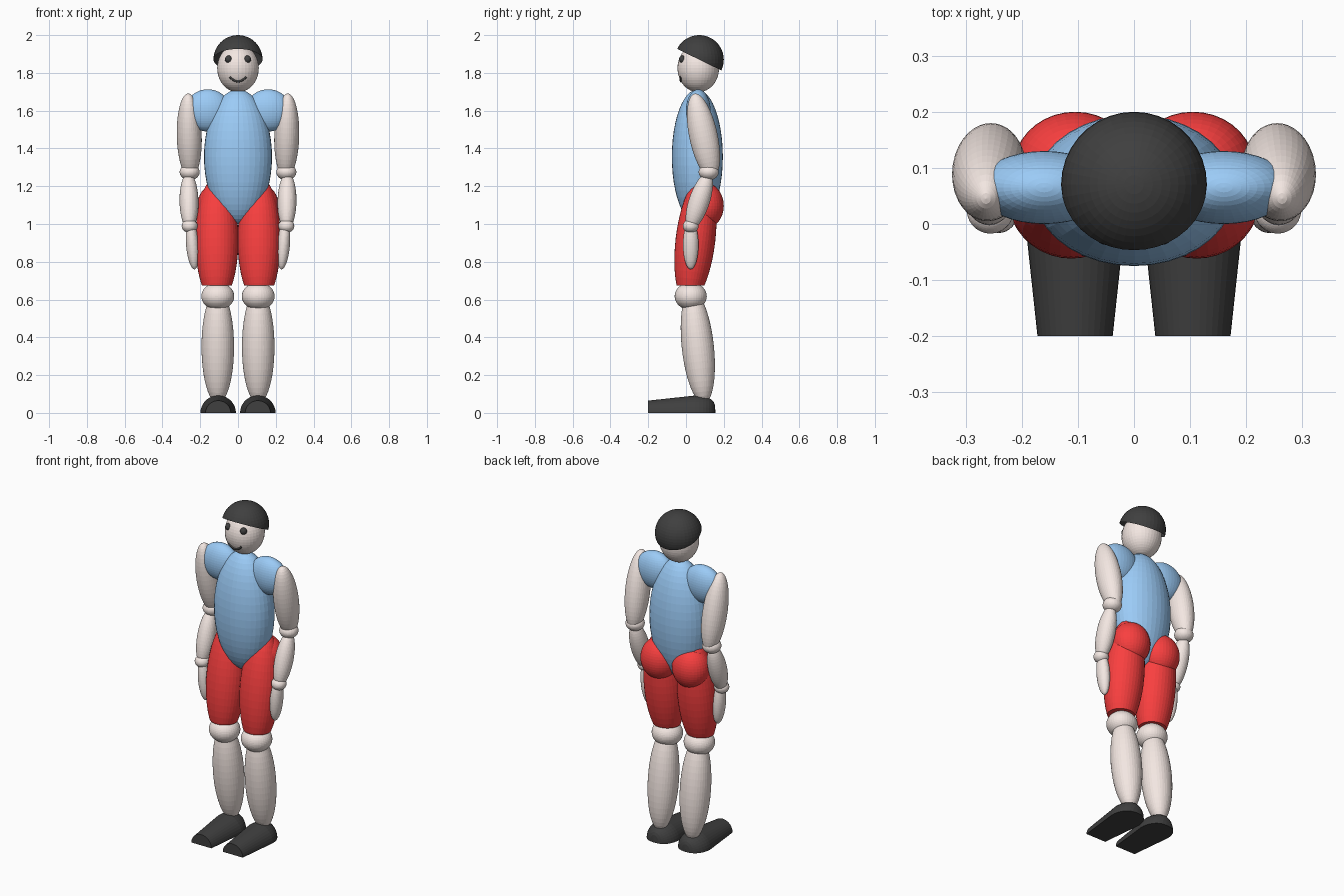
import bpy, bmesh, math
from mathutils import Vector, Matrix

if "Cube" in bpy.data.objects:
    bpy.data.objects.remove(bpy.data.objects["Cube"])

def material(name, rgb):
    m = bpy.data.materials.new(name)
    m.diffuse_color = (*rgb, 1)
    m.use_nodes = True
    m.node_tree.nodes["Principled BSDF"].inputs["Base Color"].default_value = m.diffuse_color
    return m

SKIN = material("skin", (0.90, 0.80, 0.76))
BLUE = material("blue", (0.33, 0.60, 0.93))
RED = material("red", (0.95, 0.05, 0.05))
BLACK = material("black", (0.05, 0.05, 0.05))

def finish(name, bm, mat):
    bmesh.ops.recalc_face_normals(bm, faces=bm.faces)
    me = bpy.data.meshes.new(name)
    bm.to_mesh(me)
    bm.free()
    me.materials.append(mat)
    ob = bpy.data.objects.new(name, me)
    bpy.context.collection.objects.link(ob)
    return ob

def ellipsoid(name, a, b, rx, ry, mat, cut=None):
    """Ellipsoid whose poles are a and b; cut = (point, normal) keeps the normal's side."""
    a, b = Vector(a), Vector(b)
    axis = b - a
    rot = Vector((0, 0, 1)).rotation_difference(axis).to_matrix().to_4x4()
    mtx = Matrix.Translation((a + b) / 2) @ rot @ Matrix.Diagonal((rx, ry, axis.length / 2, 1))
    bm = bmesh.new()
    bmesh.ops.create_uvsphere(bm, u_segments=36, v_segments=24, radius=1, matrix=mtx)
    if cut:
        bmesh.ops.bisect_plane(bm, geom=bm.verts[:] + bm.edges[:] + bm.faces[:],
                               plane_co=cut[0], plane_no=cut[1], clear_inner=True)
        bmesh.ops.holes_fill(bm, edges=[e for e in bm.edges if e.is_boundary])
    return finish(name, bm, mat)

def shoe(name, x):
    # half-round sections: flat toe, tapered upper, rounded heel
    sections = [(-0.20, 0.067, 0.065), (0.05, 0.094, 0.092)]
    for i in range(1, 9):
        t = math.radians(11 * i)
        sections.append((0.05 + 0.105 * math.sin(t), 0.094 * math.cos(t) ** 0.8,
                         0.092 * math.cos(t) ** 0.5))
    n = 18
    bm = bmesh.new()
    rings = [[bm.verts.new((x + w * math.cos(math.pi * k / n), y, h * math.sin(math.pi * k / n)))
              for k in range(n + 1)] for y, w, h in sections]
    for r, s in zip(rings, rings[1:]):
        for k in range(n + 1):
            j = (k + 1) % (n + 1)
            bm.faces.new((r[k], r[j], s[j], s[k]))
    bm.faces.new(rings[0])
    bm.faces.new(rings[-1])
    return finish(name, bm, BLACK)

# head and hair
HEAD, HR = Vector((0, 0.065, 1.825)), Vector((0.11, 0.11, 0.127))
ellipsoid("head", HEAD - Vector((0, 0, HR.z)), HEAD + Vector((0, 0, HR.z)), HR.x, HR.y, SKIN)
tilt = math.radians(26)
ellipsoid("hair", (0, 0.07, 1.74), (0, 0.07, 2.0), 0.13, 0.13, BLACK,
          cut=((0, 0.07, 1.87), (0, math.sin(tilt), math.cos(tilt))))

def face_y(x, z):
    return HEAD.y - HR.y * math.sqrt(1 - (x / HR.x) ** 2 - ((z - HEAD.z) / HR.z) ** 2)

# mouth
cu = bpy.data.curves.new("mouth", 'CURVE')
cu.dimensions = '3D'
cu.bevel_depth = 0.006
cu.bevel_resolution = 2
cu.use_fill_caps = True
sp = cu.splines.new('POLY')
sp.points.add(12)
for i, p in enumerate(sp.points):
    t = -1 + i / 6
    x, z = 0.043 * t, 1.755 + 0.024 * t * t
    p.co = (x, face_y(x, z), z, 1)
cu.materials.append(BLACK)
bpy.context.collection.objects.link(bpy.data.objects.new("mouth", cu))

# torso
ellipsoid("torso", (0, 0.06, 1.00), (0, 0.06, 1.712), 0.18, 0.135, BLUE)

for side, s in (("left", 1), ("right", -1)):
    # eye
    y = face_y(0.05, 1.872) + 0.006
    ellipsoid(side + "_eye", (s * 0.05, y, 1.852), (s * 0.05, y, 1.892), 0.019, 0.019, BLACK)
    # sleeve and arm
    ellipsoid(side + "_sleeve", (s * 0.16, 0.065, 1.49), (s * 0.16, 0.065, 1.713), 0.12, 0.065, BLUE)
    ellipsoid(side + "_upper_arm", (s * 0.252, 0.14, 1.24), (s * 0.264, 0.045, 1.69), 0.066, 0.075, SKIN)
    ellipsoid(side + "_elbow", (s * 0.256, 0.12, 1.232), (s * 0.256, 0.12, 1.318), 0.053, 0.053, SKIN)
    ellipsoid(side + "_forearm", (s * 0.257, 0.02, 0.97), (s * 0.262, 0.12, 1.27), 0.05, 0.055, SKIN)
    ellipsoid(side + "_wrist", (s * 0.256, 0.025, 0.953), (s * 0.256, 0.025, 1.025), 0.042, 0.042, SKIN)
    ellipsoid(side + "_hand", (s * 0.230, 0.025, 0.76), (s * 0.252, 0.025, 1.02), 0.034, 0.041, SKIN)
    # shorts
    ellipsoid(side + "_shorts_leg", (s * 0.112, 0.01, 0.58), (s * 0.112, 0.09, 1.25), 0.114, 0.105, RED,
              cut=((0, 0, 0.674), (0, 0, 1)))
    ellipsoid(side + "_shorts_seat", (s * 0.105, 0.1, 0.975), (s * 0.105, 0.1, 1.218), 0.11, 0.1, RED)
    # leg
    ellipsoid(side + "_knee", (s * 0.107, 0.025, 0.545), (s * 0.107, 0.025, 0.69), 0.087, 0.085, SKIN)
    ellipsoid(side + "_calf", (s * 0.107, 0.095, 0.05), (s * 0.107, 0.03, 0.65), 0.086, 0.085, SKIN)
    shoe(side + "_shoe", s * 0.105)
